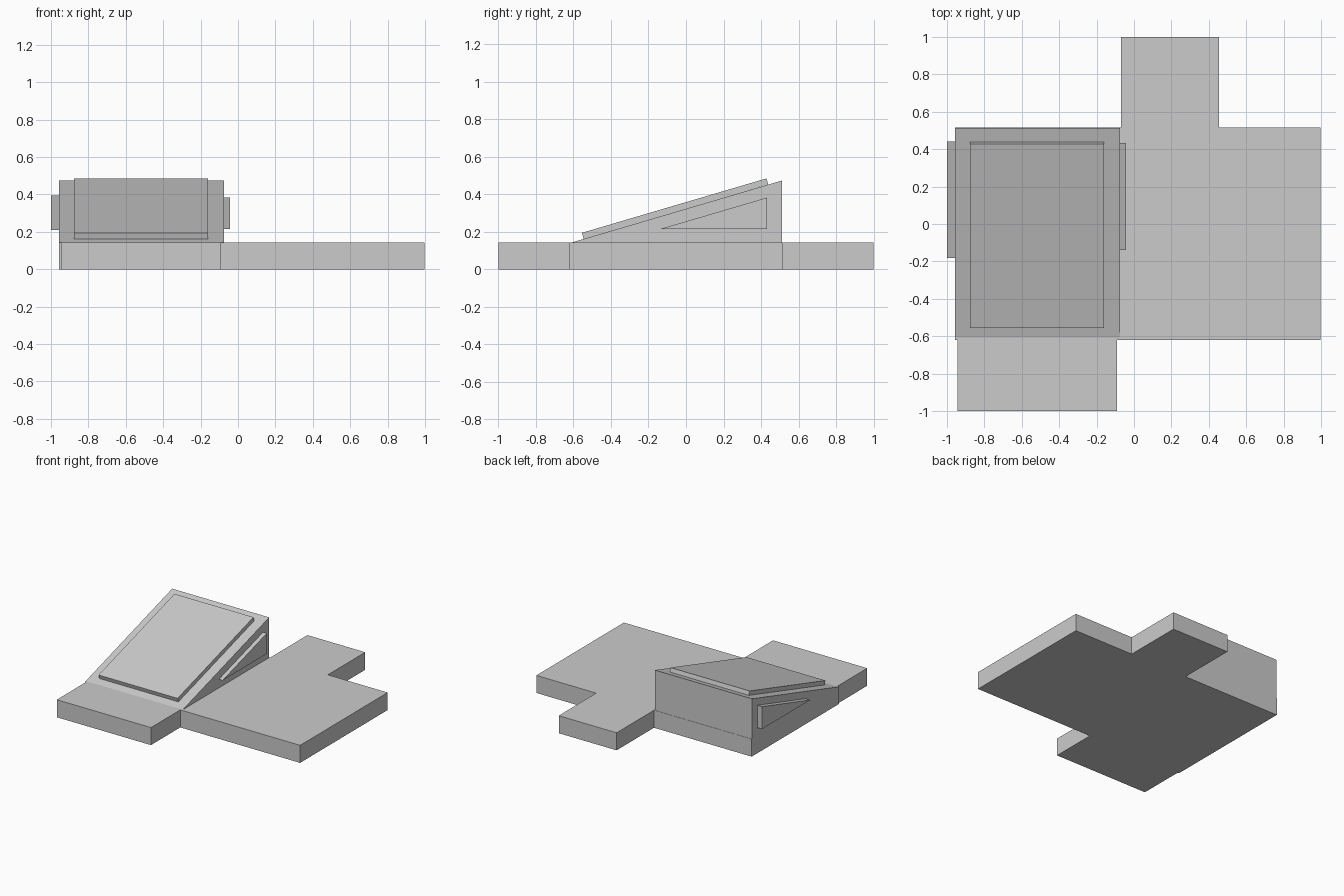
import bpy
import bmesh
from mathutils import Vector

if "Cube" in bpy.data.objects:
    bpy.data.objects.remove(bpy.data.objects["Cube"])


def extrude_profile(name, points, offset):
    """Solid made by sweeping a flat polygon along an offset."""
    bm = bmesh.new()
    face = bm.faces.new([bm.verts.new(p) for p in points])
    result = bmesh.ops.extrude_face_region(bm, geom=[face])
    verts = [g for g in result["geom"] if isinstance(g, bmesh.types.BMVert)]
    bmesh.ops.translate(bm, verts=verts, vec=Vector(offset))
    bmesh.ops.recalc_face_normals(bm, faces=bm.faces)
    mesh = bpy.data.meshes.new(name)
    bm.to_mesh(mesh)
    bm.free()
    obj = bpy.data.objects.new(name, mesh)
    bpy.context.collection.objects.link(obj)
    return obj


def side_prism(name, profile, x0, x1):
    """Sweep a (y, z) profile from x0 to x1."""
    return extrude_profile(name, [(x0, y, z) for y, z in profile], (x1 - x0, 0, 0))


TOP = 0.144  # top of the base slab

# Base slab with front and back extensions
outline = [(-0.957, -0.62), (-0.945, -0.62), (-0.945, -1.0), (-0.09, -1.0),
           (-0.09, -0.62), (0.998, -0.62), (0.998, 0.515), (0.455, 0.515),
           (0.455, 1.0), (-0.07, 1.0), (-0.07, 0.515), (-0.957, 0.515)]
extrude_profile("base_slab", [(x, y, 0) for x, y in outline], (0, 0, TOP))

# Sloped wedge
side_prism("wedge", [(-0.607, TOP), (0.513, TOP), (0.513, 0.474)], -0.957, -0.076)

# Raised tilted panel lying on the slope
side_prism("sloped_panel",
           [(-0.545, 0.162), (0.438, 0.452), (0.429, 0.485), (-0.555, 0.195)],
           -0.877, -0.16)

# Triangular plates on the wedge sides
side_prism("left_side_plate", [(-0.182, 0.21), (0.442, 0.21), (0.442, 0.394)], -1.0, -0.955)
side_prism("right_side_plate", [(-0.139, 0.215), (0.433, 0.215), (0.433, 0.383)], -0.078, -0.042)
